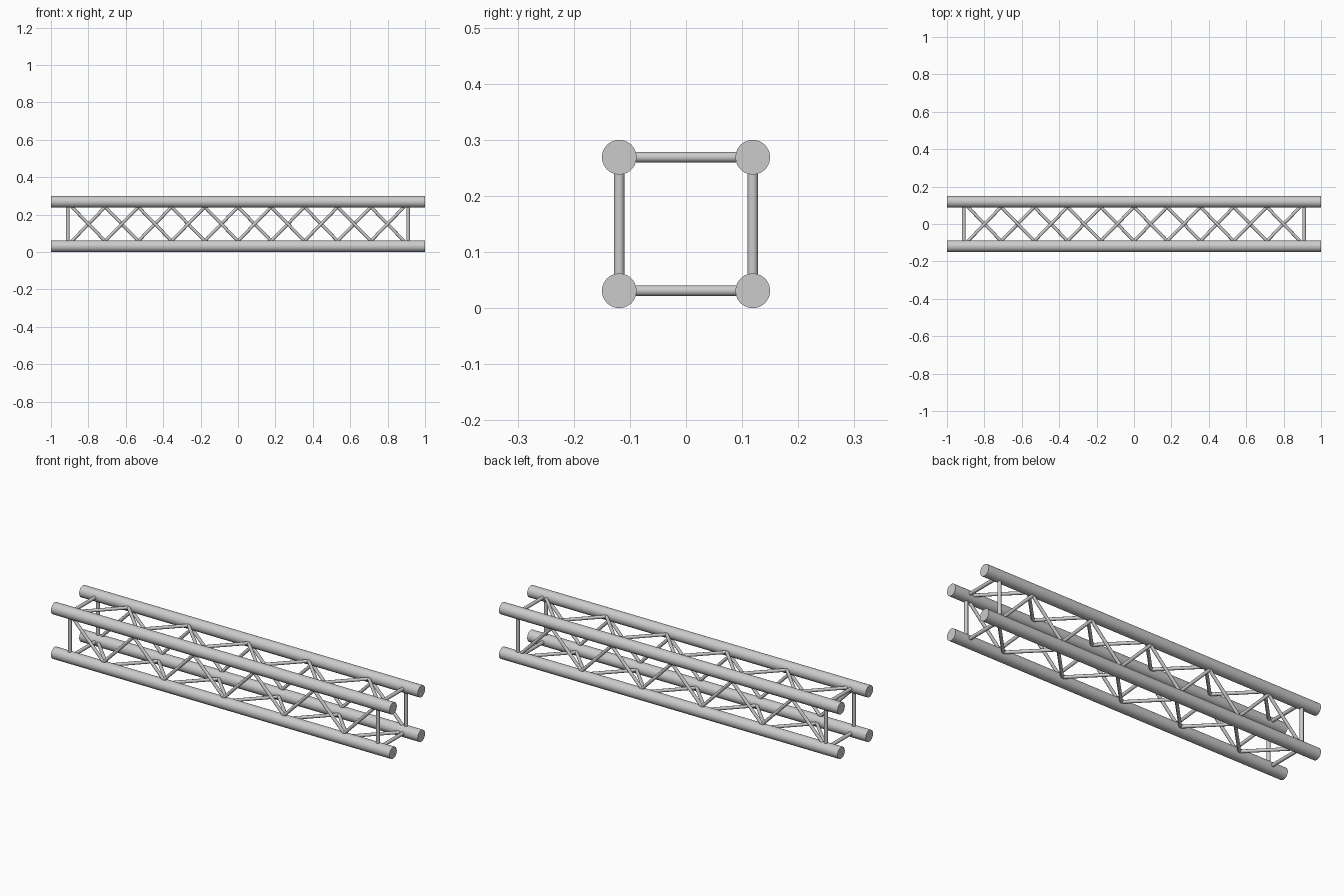
import bpy
import bmesh
import math
from mathutils import Vector, Matrix

CHORD_R = 0.031      # main tube radius
STRUT_R = 0.0095     # end strut radius
LACE_R = 0.0085      # diagonal radius
OFFSET = 0.119       # main tube centre from the truss axis
MID_Z = 0.15
REACH = 0.091        # diagonals end just inside the main tube surface
LACE_END = 0.888
BAYS = 10
POST_X = 0.91

cube = bpy.data.objects.get("Cube")
if cube:
    bpy.data.objects.remove(cube, do_unlink=True)

metal = bpy.data.materials.new("light_grey_metal")
metal.use_nodes = True
grey = (0.6, 0.6, 0.6, 1.0)
metal.diffuse_color = grey
metal.node_tree.nodes["Principled BSDF"].inputs["Base Color"].default_value = grey


def add_rod(bm, a, b, radius, sides):
    """Capped cylinder between two points."""
    a, b = Vector(a), Vector(b)
    axis = b - a
    turn = axis.to_track_quat('Z', 'Y').to_matrix().to_4x4()
    bmesh.ops.create_cone(bm, cap_ends=True, segments=sides, radius1=radius,
                          radius2=radius, depth=axis.length,
                          matrix=Matrix.Translation((a + b) / 2) @ turn)


def make_part(name, rods, radius, sides):
    """One object made of rods, smooth around and sharp at the caps."""
    bm = bmesh.new()
    for a, b in rods:
        add_rod(bm, a, b, radius, sides)
    mesh = bpy.data.meshes.new(name)
    bm.to_mesh(mesh)
    bm.free()
    mesh.materials.append(metal)
    obj = bpy.data.objects.new(name, mesh)
    bpy.context.collection.objects.link(obj)
    bpy.ops.object.select_all(action='DESELECT')
    obj.select_set(True)
    bpy.context.view_layer.objects.active = obj
    bpy.ops.object.shade_smooth_by_angle(angle=math.radians(35))


# Four main tubes
for v, level in ((-1, "bottom"), (1, "top")):
    for u, side in ((-1, "front"), (1, "back")):
        y, z = u * OFFSET, MID_Z + v * OFFSET
        make_part(f"{level}_{side}_tube", [((-1, y, z), (1, y, z))], CHORD_R, 24)


# Each side panel: maps (x, height across the panel) to a point, and starting end
panels = {
    "front": (lambda x, t: (x, -OFFSET, MID_Z + t), 1),
    "back": (lambda x, t: (x, OFFSET, MID_Z + t), -1),
    "top": (lambda x, t: (x, t, MID_Z + OFFSET), -1),
    "bottom": (lambda x, t: (x, t, MID_Z - OFFSET), 1),
}

for name, (place, start) in panels.items():
    # Zigzag lacing, opposite panels in opposite phase
    nodes = [place(-LACE_END + 2 * LACE_END * i / BAYS, start * REACH * (-1) ** i)
             for i in range(BAYS + 1)]
    make_part(f"{name}_diagonals", list(zip(nodes, nodes[1:])), LACE_R, 12)
    # Straight strut at both ends
    struts = [(place(x, -OFFSET), place(x, OFFSET)) for x in (-POST_X, POST_X)]
    make_part(f"{name}_end_struts", struts, STRUT_R, 12)
